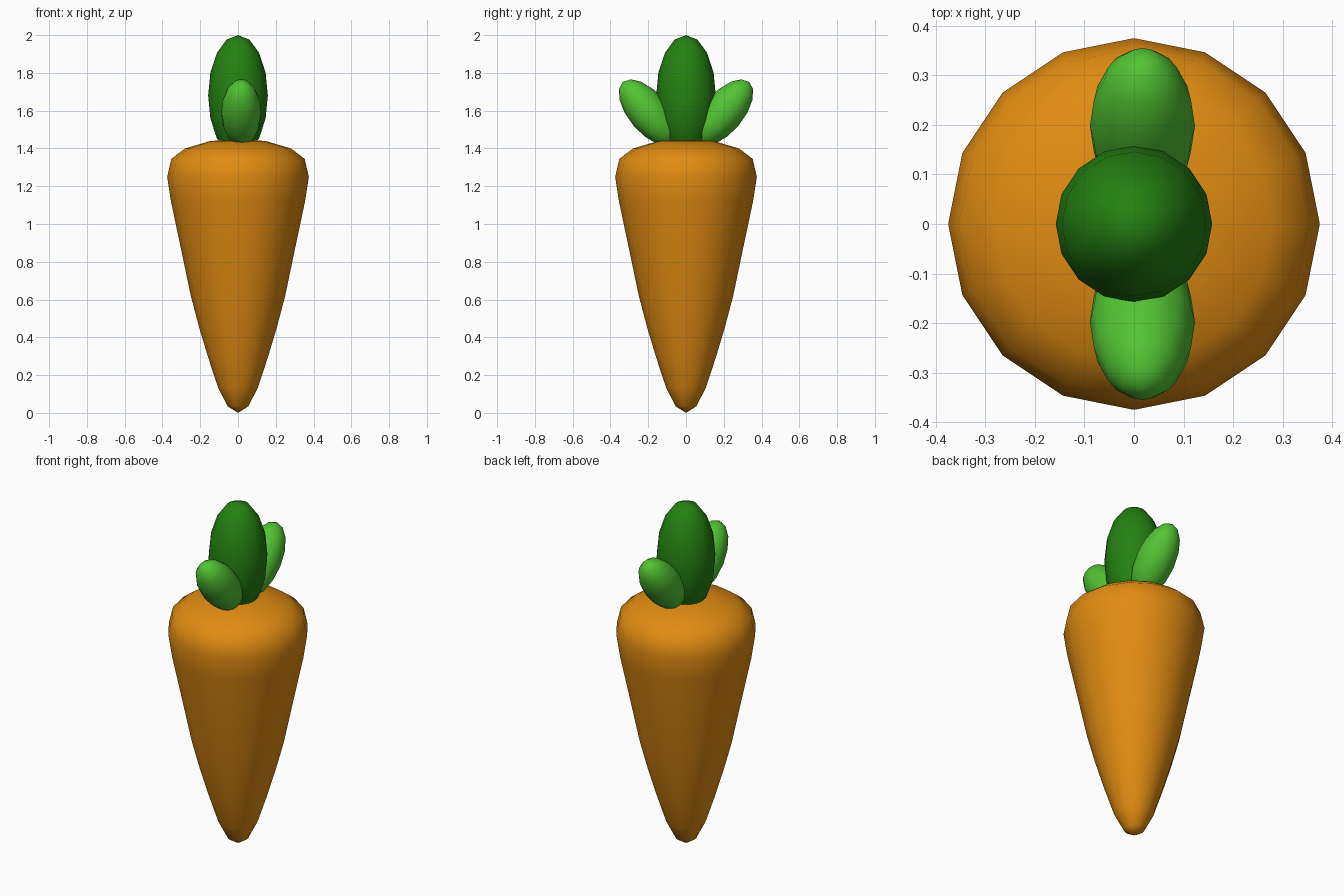
import bpy, bmesh, math
from mathutils import Matrix

if "Cube" in bpy.data.objects:
    bpy.data.objects.remove(bpy.data.objects["Cube"])


def material(name, rgb):
    m = bpy.data.materials.new(name)
    m.diffuse_color = (*rgb, 1)
    m.use_nodes = True
    m.node_tree.nodes["Principled BSDF"].inputs["Base Color"].default_value = m.diffuse_color
    return m


orange = material("carrot orange", (0.75, 0.26, 0.006))
dark_green = material("dark leaf green", (0.018, 0.22, 0.006))
light_green = material("light leaf green", (0.085, 0.55, 0.033))


def finish(name, bm, mat):
    bmesh.ops.recalc_face_normals(bm, faces=bm.faces)
    me = bpy.data.meshes.new(name)
    for f in bm.faces:
        f.smooth = True
    bm.to_mesh(me)
    bm.free()
    me.materials.append(mat)
    ob = bpy.data.objects.new(name, me)
    bpy.context.collection.objects.link(ob)
    return ob


# Root: a lathed 16-sided profile
profile = [(0, 0), (0.055, 0.035), (0.106, 0.135), (0.16, 0.30), (0.205, 0.45),
           (0.25, 0.62), (0.30, 0.86), (0.355, 1.12), (0.375, 1.25),
           (0.353, 1.345), (0.28, 1.40), (0.145, 1.44), (0, 1.445)]
bm = bmesh.new()
pts = [bm.verts.new((r, 0, z)) for r, z in profile]
edges = [bm.edges.new(p) for p in zip(pts, pts[1:])]
bmesh.ops.spin(bm, geom=pts + edges, axis=(0, 0, 1), cent=(0, 0, 0),
               steps=16, angle=math.tau, use_merge=False, use_duplicate=False)
bmesh.ops.remove_doubles(bm, verts=bm.verts, dist=0.0005)
finish("carrot_root", bm, orange)


# Leaves: stretched spheres, tilted outwards
def leaf(name, centre, radius, half_length, tilt, mat):
    bm = bmesh.new()
    bmesh.ops.create_uvsphere(
        bm, u_segments=16, v_segments=8, radius=1,
        matrix=Matrix.Translation(centre) @ Matrix.Rotation(tilt, 4, 'X')
        @ Matrix.Diagonal((radius, radius, half_length, 1)))
    finish(name, bm, mat)


leaf("centre_leaf", (0, 0, 1.68), 0.158, 0.32, 0, dark_green)
for side, name in ((-1, "front_leaf"), (1, "back_leaf")):
    leaf(name, (0.017, side * 0.198, 1.59), 0.106, 0.212,
         -side * math.radians(40), light_green)
